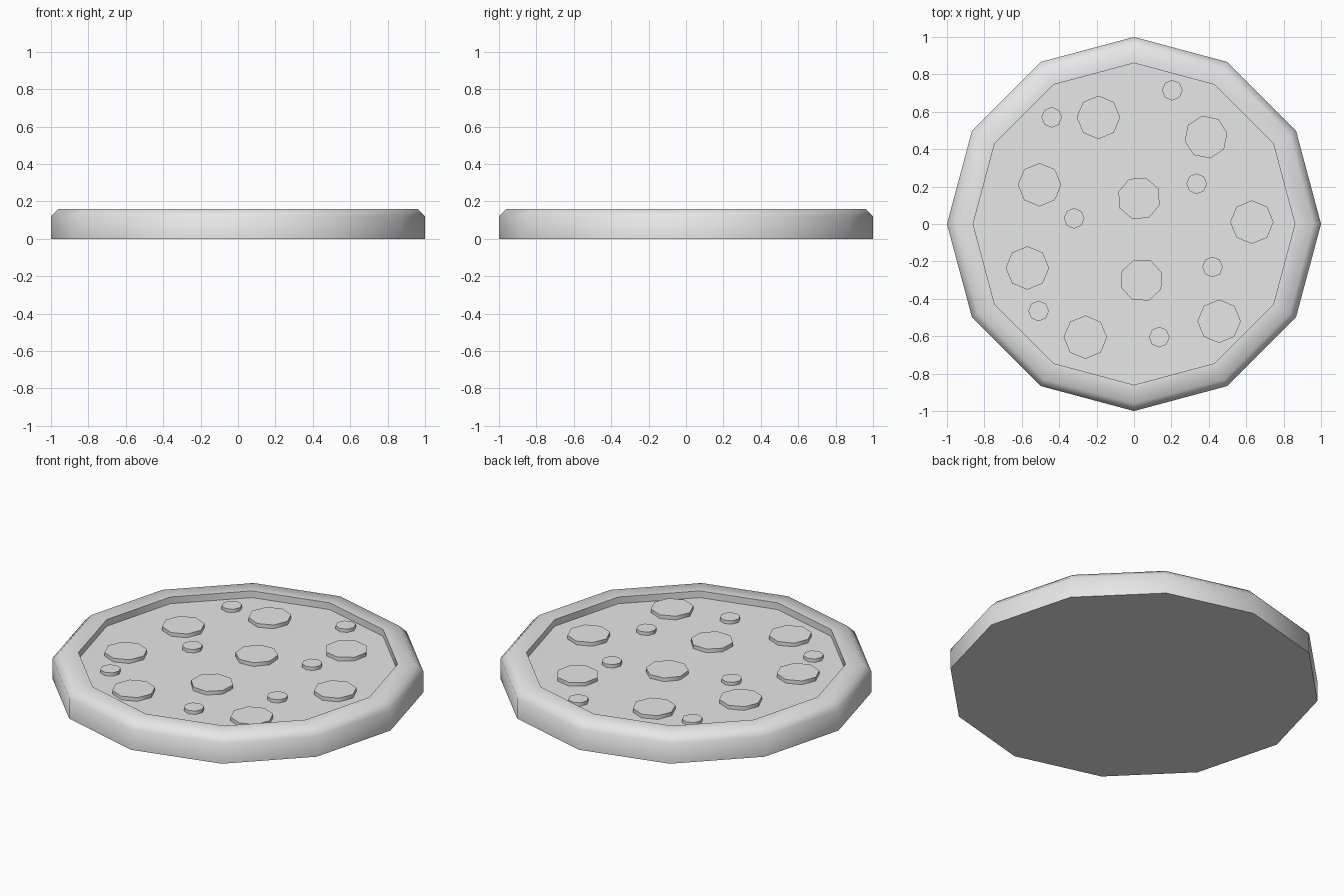
import bpy
import bmesh
from math import cos, sin, radians, tau

if "Cube" in bpy.data.objects:
    bpy.data.objects.remove(bpy.data.objects["Cube"], do_unlink=True)

grey = bpy.data.materials.new("light_grey")
grey.use_nodes = True
grey.diffuse_color = (0.8, 0.8, 0.8, 1)
grey.node_tree.nodes["Principled BSDF"].inputs["Base Color"].default_value = (0.8, 0.8, 0.8, 1)

FLOOR = 0.12


def lathe(name, profile, sides, center=(0, 0), turn=0, smooth=50):
    """Sweep (radius, height) points round z and cap both ends."""
    bm = bmesh.new()
    rings = []
    for r, z in profile:
        angles = [radians(turn) + tau * i / sides for i in range(sides)]
        rings.append([bm.verts.new((r * cos(a), r * sin(a), z)) for a in angles])
    for low, high in zip(rings, rings[1:]):
        for i in range(sides):
            j = (i + 1) % sides
            bm.faces.new((low[i], low[j], high[j], high[i]))
    bm.faces.new(rings[0][::-1])
    bm.faces.new(rings[-1])
    mesh = bpy.data.meshes.new(name)
    bm.to_mesh(mesh)
    bm.free()
    mesh.materials.append(grey)
    obj = bpy.data.objects.new(name, mesh)
    bpy.context.collection.objects.link(obj)
    obj.location = (*center, 0)
    bpy.ops.object.select_all(action='DESELECT')
    obj.select_set(True)
    bpy.context.view_layer.objects.active = obj
    bpy.ops.object.shade_smooth_by_angle(angle=radians(smooth))
    return obj


# Crust with chamfered rim and sunken floor
lathe("crust", [(1, 0), (1, 0.12), (0.96, 0.16), (0.86, 0.16), (0.86, FLOOR)], 12)

# Large slices: x, y, turn
large = [(-0.19, 0.57, 0), (0.385, 0.465, 11), (-0.505, 0.21, 0),
         (0.027, 0.137, 27), (0.63, 0.01, 0), (-0.57, -0.235, 0),
         (0.04, -0.3, 20), (0.455, -0.52, 0), (-0.26, -0.605, 0)]
for x, y, turn in large:
    lathe("large_topping", [(0.116, FLOOR), (0.116, FLOOR + 0.022)], 8, (x, y), turn)

# Small slices
small = [(-0.44, 0.57), (0.205, 0.715), (0.335, 0.215), (-0.32, 0.03),
         (0.42, -0.23), (-0.51, -0.465), (0.135, -0.605)]
for x, y in small:
    lathe("small_topping", [(0.055, FLOOR), (0.055, FLOOR + 0.02)], 8, (x, y))
